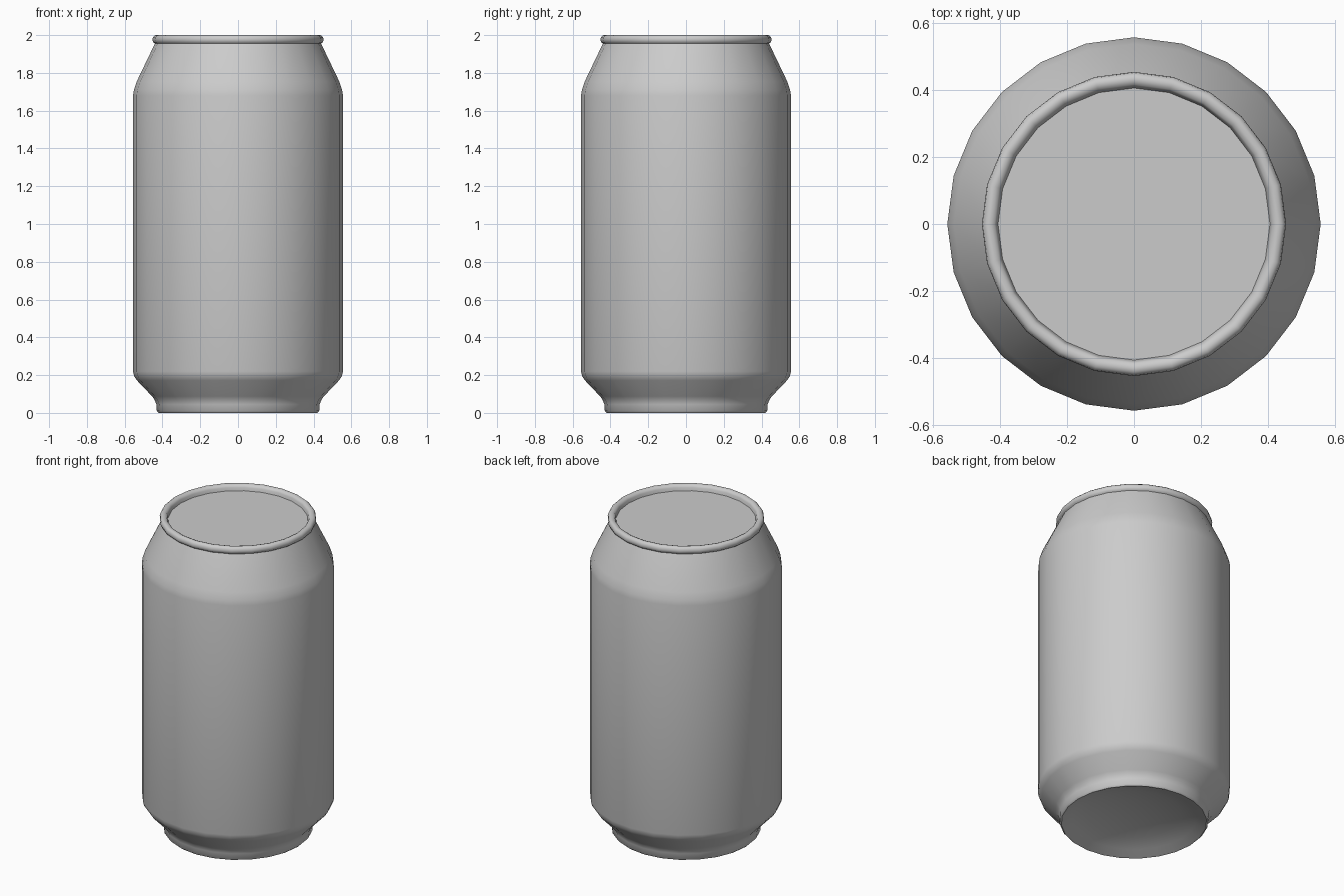
import bpy, bmesh, math

if "Cube" in bpy.data.objects:
    bpy.data.objects.remove(bpy.data.objects["Cube"])

SIDES = 24

aluminium = bpy.data.materials.new("aluminium grey")
aluminium.diffuse_color = (0.6, 0.6, 0.6, 1)
aluminium.use_nodes = True
aluminium.node_tree.nodes["Principled BSDF"].inputs["Base Color"].default_value = aluminium.diffuse_color


def lathe(name, profile):
    """Spin a radius/height profile round z; radius 0 closes to a point."""
    bm = bmesh.new()
    rings = []
    for r, z in profile:
        n = SIDES if r > 0 else 1
        rings.append([bm.verts.new((r * math.cos(2 * math.pi * i / SIDES),
                                    r * math.sin(2 * math.pi * i / SIDES), z))
                      for i in range(n)])
    for a, b in zip(rings, rings[1:]):
        for i in range(SIDES):
            j = (i + 1) % SIDES
            quad = [a[i % len(a)], a[j % len(a)], b[j % len(b)], b[i % len(b)]]
            bm.faces.new(list(dict.fromkeys(quad)))
    bmesh.ops.recalc_face_normals(bm, faces=bm.faces)
    mesh = bpy.data.meshes.new(name)
    bm.to_mesh(mesh)
    bm.free()
    mesh.materials.append(aluminium)
    obj = bpy.data.objects.new(name, mesh)
    bpy.context.collection.objects.link(obj)
    bpy.ops.object.select_all(action='DESELECT')
    obj.select_set(True)
    bpy.context.view_layer.objects.active = obj
    bpy.ops.object.shade_smooth_by_angle(angle=math.radians(50))
    return obj


# Domed base, foot, body wall, shoulder, rolled rim and sunken lid
base = [(0, 0.08), (0.14, 0.073), (0.27, 0.052), (0.36, 0.026), (0.41, 0.003)]
foot = [(0.42, 0), (0.43, 0.01), (0.432, 0.045), (0.442, 0.07)]
wall = [(0.455, 0.088), (0.535, 0.172), (0.55, 0.195), (0.556, 0.22),
        (0.556, 1.68), (0.551, 1.71), (0.536, 1.755)]
rim = [(0.44, 1.955), (0.449, 1.962), (0.453, 1.975), (0.45, 1.99),
       (0.44, 1.999), (0.428, 2.0), (0.415, 1.995), (0.409, 1.984)]
lid = [(0.405, 1.965), (0, 1.965)]
lathe("can", base + foot + wall + rim + lid)
